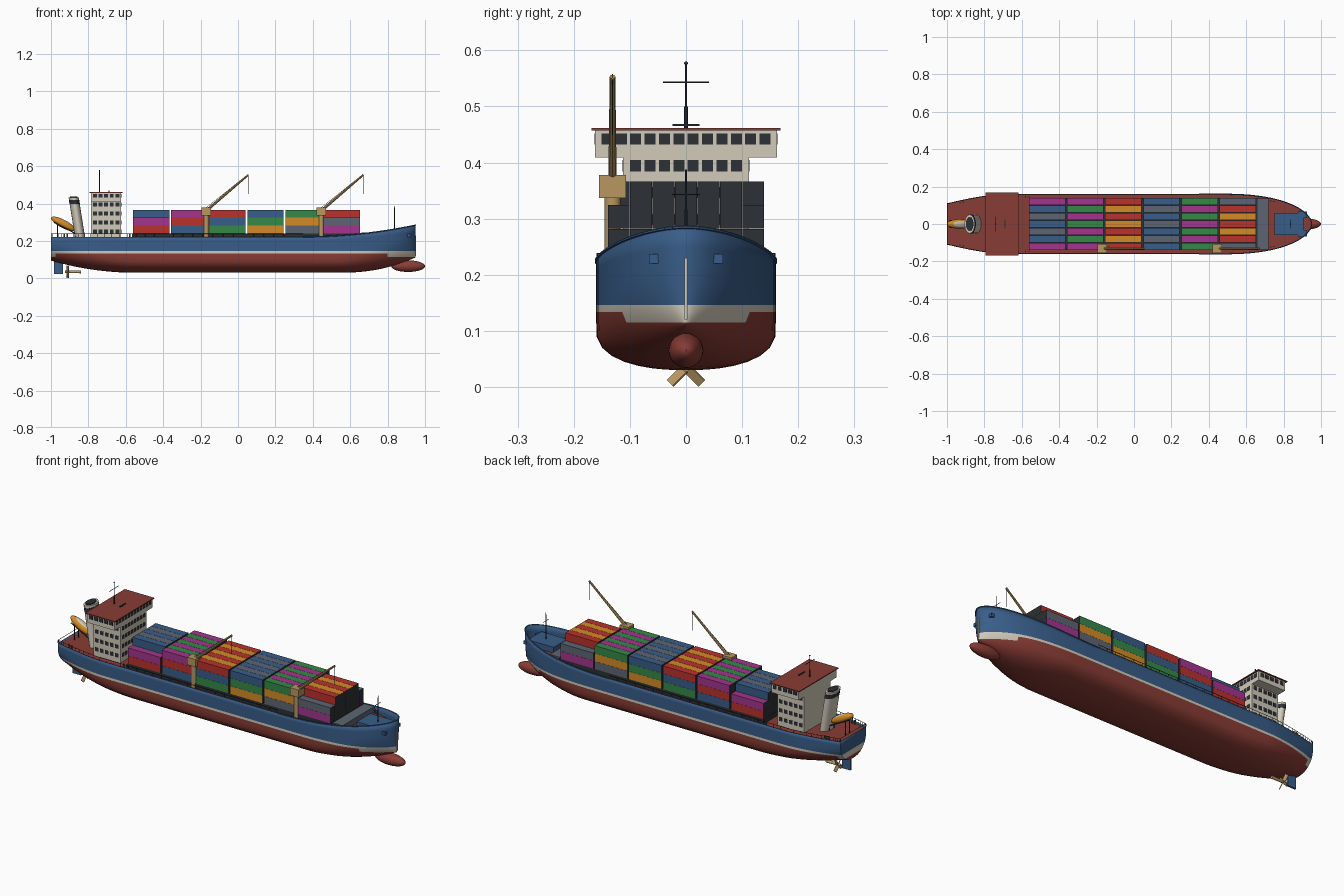
import bpy, bmesh, math
from mathutils import Matrix, Vector

if "Cube" in bpy.data.objects:
    bpy.data.objects.remove(bpy.data.objects["Cube"])

COLORS = {
    "hull_red": (0.25, 0.045, 0.035), "red": (0.48, 0.032, 0.025),
    "blue": (0.04, 0.11, 0.25), "green": (0.035, 0.25, 0.065),
    "orange": (0.65, 0.26, 0.02), "grey": (0.11, 0.13, 0.17),
    "magenta": (0.36, 0.035, 0.27), "cream": (0.65, 0.6, 0.5),
    "tan": (0.48, 0.31, 0.12), "dark": (0.025, 0.03, 0.035),
}
MATS = {}
for key, rgb in COLORS.items():
    m = bpy.data.materials.new(key)
    m.use_nodes = True
    m.diffuse_color = (*rgb, 1)
    m.node_tree.nodes["Principled BSDF"].inputs["Base Color"].default_value = (*rgb, 1)
    MATS[key] = m


def make(name, bm, *colors, smooth=False):
    me = bpy.data.meshes.new(name)
    bm.to_mesh(me)
    bm.free()
    ob = bpy.data.objects.new(name, me)
    bpy.context.collection.objects.link(ob)
    for c in colors:
        me.materials.append(MATS[c])
    if smooth:
        for o in bpy.context.selected_objects:
            o.select_set(False)
        ob.select_set(True)
        bpy.context.view_layer.objects.active = ob
        bpy.ops.object.shade_smooth_by_angle(angle=math.radians(40))
    return ob


def paint(verts, index):
    faces = {f for v in verts for f in v.link_faces}
    for f in faces:
        f.material_index = index
    return faces


def add_box(bm, lo, hi, index=0, place=Matrix()):
    lo, hi = Vector(lo), Vector(hi)
    mat = place @ Matrix.Translation((lo + hi) / 2) @ Matrix.Diagonal((*(hi - lo), 1))
    return paint(bmesh.ops.create_cube(bm, size=1, matrix=mat)["verts"], index)


def add_rod(bm, a, b, r1, r2=None, index=0, seg=8):
    a, b = Vector(a), Vector(b)
    turn = (b - a).to_track_quat("Z", "Y").to_matrix().to_4x4()
    made = bmesh.ops.create_cone(bm, cap_ends=True, segments=seg, radius1=r1,
                                 radius2=r1 if r2 is None else r2, depth=(b - a).length,
                                 matrix=Matrix.Translation((a + b) / 2) @ turn)
    paint(made["verts"], index)


def box(name, lo, hi, color):
    bm = bmesh.new()
    add_box(bm, lo, hi)
    return make(name, bm, color)


# Hull lines: deck half width, keel height, sheer height and section shape
def ramp(x, start, length):
    return max(0.0, min(1.0, (x - start) / length))


def beam(x):
    bow, stern = ramp(x, 0.45, 0.5), ramp(-x, 0.7, 0.3)
    return 0.16 * (1 - bow ** 2.5) ** 0.55 - 0.05 * stern ** 1.5


def keel(x):
    return 0.03 + 0.082 * ramp(x, 0.55, 0.4) ** 2.2 + 0.065 * ramp(-x, 0.55, 0.45) ** 2


def sheer(x):
    return 0.222 + 0.063 * ramp(x, 0.35, 0.6) ** 2


def half(x, z):
    rise = 0.07 + 0.08 * ramp(x, 0.55, 0.4) + 0.04 * ramp(-x, 0.55, 0.45)
    k = max(0.0, min(1.0, (z - keel(x)) / rise))
    return beam(x) * (1 - (1 - k) ** 2.3) ** (1 / 2.3)


def levels(x):
    low = [keel(x) + (0.115 - keel(x)) * (i / 9) ** 3 for i in range(10)]
    return low + [0.134, 0.146] + [0.146 + (sheer(x) - 0.146) * i / 4 for i in range(1, 5)]


N = 56
STATIONS = [-0.025 - 0.975 * math.cos(math.pi * i / N) for i in range(N + 1)]
bm = bmesh.new()
rings = []
for x in STATIONS:
    rings.append([[bm.verts.new((x, s * half(x, z), z)) for z in levels(x)] for s in (1, -1)])
for a, b in zip(rings, rings[1:]):
    for s in (0, 1):
        for j in range(len(a[s]) - 1):
            bm.faces.new((a[s][j], b[s][j], b[s][j + 1], a[s][j + 1]))
left, right = rings[0]
for j in range(len(left) - 1):  # transom
    bm.faces.new((left[j], left[j + 1], right[j + 1], right[j]))
bmesh.ops.remove_doubles(bm, verts=bm.verts, dist=0.0002)
bmesh.ops.recalc_face_normals(bm, faces=bm.faces)
for f in bm.faces:
    c = f.calc_center_median()
    floor = 0.115 if c.x > 0.8 or c.x < -0.975 else 0.134
    f.material_index = 1 if c.z > 0.146 else 2 if c.z > floor else 0
hull = make("hull", bm, "hull_red", "blue", "cream", smooth=True)
wall = hull.modifiers.new("plating", "SOLIDIFY")
wall.thickness, wall.offset = 0.003, -1

# Main deck
bm = bmesh.new()
DECK = 0.214
pairs = [[bm.verts.new((x, s * max(half(x, DECK) - 0.002, 0.0005), DECK)) for s in (1, -1)]
         for x in STATIONS[:-1]]
for a, b in zip(pairs, pairs[1:]):
    bm.faces.new((a[0], a[1], b[1], b[0]))
make("main_deck", bm, "hull_red")

# Bow: bulb, stem bar, platform, breakwater, anchor pockets
bm = bmesh.new()
bmesh.ops.create_uvsphere(bm, u_segments=24, v_segments=16, radius=1,
                          matrix=Matrix.Translation((0.91, 0, 0.065)) @ Matrix.Diagonal((0.09, 0.031, 0.031, 1)))
make("bulbous_bow", bm, "hull_red", smooth=True)
box("stem_bar", (0.944, -0.003, 0.12), (0.953, 0.003, 0.23), "cream")
box("bow_platform", (0.75, -0.058, DECK), (0.905, 0.058, 0.245), "blue")
box("breakwater", (0.66, -0.135, DECK), (0.72, 0.135, 0.245), "grey")
for side, s in (("left", 1), ("right", -1)):
    box(side + "_anchor_pocket", (0.878, s * 0.049 - 0.017, 0.22), (0.925, s * 0.049 + 0.017, 0.237), "blue")

# Bulwark caps and side rails
caps, rails = bmesh.new(), bmesh.new()
for s in (1, -1):
    edge = [Vector((x, s * half(x, sheer(x)), sheer(x))) for x in STATIONS]
    for a, b in zip(edge, edge[1:]):
        if a.x > 0.3:
            add_rod(caps, a, b, 0.003, seg=6)
        else:
            up = Vector((0, -s * 0.002, 0.016))
            add_rod(rails, a + up, b + up, 0.0012, seg=5)
            add_rod(rails, a, a + up, 0.001, seg=5)
add_rod(rails, (-0.998, -0.108, 0.238), (-0.998, 0.108, 0.238), 0.0012, seg=5)
make("bulwark_cap", caps, "blue", smooth=True)
make("side_rails", rails, "dark")

# Bollards
bm = bmesh.new()
for x in (-0.93, -0.58, 0.69, 0.73):
    for s in (1, -1):
        for dx in (0, 0.018):
            y = s * (half(x + dx, DECK) - 0.014)
            add_rod(bm, (x + dx, y, DECK), (x + dx, y, DECK + 0.022), 0.004)
make("bollards", bm, "grey", smooth=True)

# Hatch and containers, with dark door ends
box("hatch_cover", (-0.562, -0.139, 0.21), (0.662, 0.139, 0.24), "dark")
CARGO = ("red", "blue", "green", "orange", "grey", "magenta")
for bay in range(6):
    bm = bmesh.new()
    x0 = -0.561 + bay * 0.2035
    for row in range(7):
        tiers = 2 if bay in (0, 5) and row in (0, 6) else 3
        for tier in range(tiers):
            y, z = -0.14 + row * 0.04, 0.24 + tier * 0.0423
            faces = add_box(bm, (x0, y + 0.0006, z), (x0 + 0.195, y + 0.0394, z + 0.0418),
                            (bay - tier + 3 * row) % 6)
            for f in faces:
                if abs(f.calc_center_median().x - x0 - 0.0975) > 0.09:
                    f.material_index = 6
    make(f"container_bay_{bay + 1}", bm, *CARGO, "dark")

# Deck cranes
for name, x in (("aft", -0.17), ("forward", 0.445)):
    bm = bmesh.new()
    y = -0.131
    add_rod(bm, (x, y, DECK), (x, y, 0.34), 0.0145, seg=16)
    add_box(bm, (x - 0.026, y - 0.024, 0.337), (x + 0.026, y + 0.024, 0.378))
    tip = (x + 0.225, y, 0.553)
    add_rod(bm, (x + 0.008, y, 0.368), tip, 0.0075, 0.005)
    add_rod(bm, tip, (tip[0], y, 0.45), 0.0012, index=1, seg=5)
    add_rod(bm, (x, y, 0.378), (tip[0], y, 0.557), 0.001, index=1, seg=5)
    make(name + "_crane", bm, "tan", "dark", smooth=True)

# Bridge tower, wheelhouse and roof
X0, X1 = -0.785, -0.625
box("bridge_tower", (X0, -0.112, 0.21), (X1, 0.112, 0.41), "cream")
box("wheelhouse", (X0, -0.162, 0.409), (X1, 0.162, 0.457), "cream")
box("bridge_roof", (X0 - 0.009, -0.168, 0.457), (X1 + 0.007, 0.168, 0.462), "hull_red")

# Windows on the front and both sides
bm = bmesh.new()
for level in range(5):
    z = 0.442 - level * 0.0478
    count, side = (12, 0.162) if level == 0 else (8, 0.112)
    for i in range(count):
        y = (i - (count - 1) / 2) * 0.0256
        add_box(bm, (X1 - 0.002, y - 0.0098, z - 0.01), (X1 + 0.0015, y + 0.0098, z + 0.01))
    for i in range(5):
        x = (X0 + X1) / 2 + (i - 2) * 0.03
        for s in (1, -1):
            add_box(bm, (x - 0.0105, s * side - 0.0015, z - 0.01), (x + 0.0105, s * side + 0.0015, z + 0.01))
make("bridge_windows", bm, "dark")

# Masts
bm = bmesh.new()
add_rod(bm, (-0.74, 0, 0.46), (-0.74, 0, 0.5), 0.0035)
add_rod(bm, (-0.74, 0, 0.5), (-0.74, 0, 0.575), 0.002)
add_rod(bm, (-0.74, -0.041, 0.543), (-0.74, 0.041, 0.543), 0.0015)
add_rod(bm, (-0.69, 0, 0.46), (-0.69, 0, 0.468), 0.003)
add_box(bm, (-0.693, -0.024, 0.465), (-0.687, 0.024, 0.469))
bmesh.ops.create_icosphere(bm, subdivisions=2, radius=0.0035, matrix=Matrix.Translation((-0.74, 0, 0.577)))
make("bridge_mast", bm, "dark", smooth=True)
bm = bmesh.new()
add_rod(bm, (0.837, 0, 0.24), (0.837, 0, 0.388), 0.003, 0.0015)
add_rod(bm, (0.837, -0.025, 0.343), (0.837, 0.025, 0.343), 0.0012)
make("bow_mast", bm, "dark", smooth=True)

# Raked oval funnel
bm = bmesh.new()
for z0, z1, size, color in ((0.21, 0.432, 1, 0), (0.398, 0.42, 1.03, 1), (0.43, 0.437, 0.75, 1)):
    add_rod(bm, (0, 0, z0), (0, 0, z1), size, index=color, seg=28)
for v in bm.verts:
    v.co = (-0.843 + v.co.x * 0.027 - 0.16 * (v.co.z - 0.21), v.co.y * 0.05, v.co.z)
make("funnel", bm, "cream", "dark", smooth=True)

# Tilted lifeboat on its cradle
bm = bmesh.new()
bmesh.ops.create_uvsphere(bm, u_segments=20, v_segments=14, radius=1)
for f in bm.faces:
    f.material_index = 1 if f.calc_center_median().z > 0.72 else 0
bm.transform(Matrix.Translation((-0.934, 0, 0.291)) @ Matrix.Rotation(math.radians(28), 4, "Y")
             @ Matrix.Diagonal((0.073, 0.026, 0.022, 1)))
make("lifeboat", bm, "orange", "cream", smooth=True)
bm = bmesh.new()
for y in (-0.018, 0.018):
    add_rod(bm, (-0.87, y, 0.24), (-0.985, y, 0.3), 0.003)
    add_rod(bm, (-0.87, y, DECK), (-0.87, y, 0.24), 0.003)
    add_rod(bm, (-0.965, y, DECK), (-0.965, y, 0.29), 0.003)
make("lifeboat_cradle", bm, "dark", smooth=True)

# Rudder and propeller
box("rudder", (-0.985, -0.005, 0.024), (-0.935, 0.005, 0.11), "blue")
bm = bmesh.new()
add_rod(bm, (-0.925, 0, 0.035), (-0.84, 0, 0.035), 0.006, 0.008, seg=12)
for i in range(4):
    place = (Matrix.Translation((-0.91, 0, 0.035)) @ Matrix.Rotation(math.radians(45 + 90 * i), 4, "X")
             @ Matrix.Rotation(0.6, 4, "Z"))
    add_box(bm, (-0.002, -0.009, 0.004), (0.002, 0.009, 0.04), 0, place)
make("propeller", bm, "tan")
